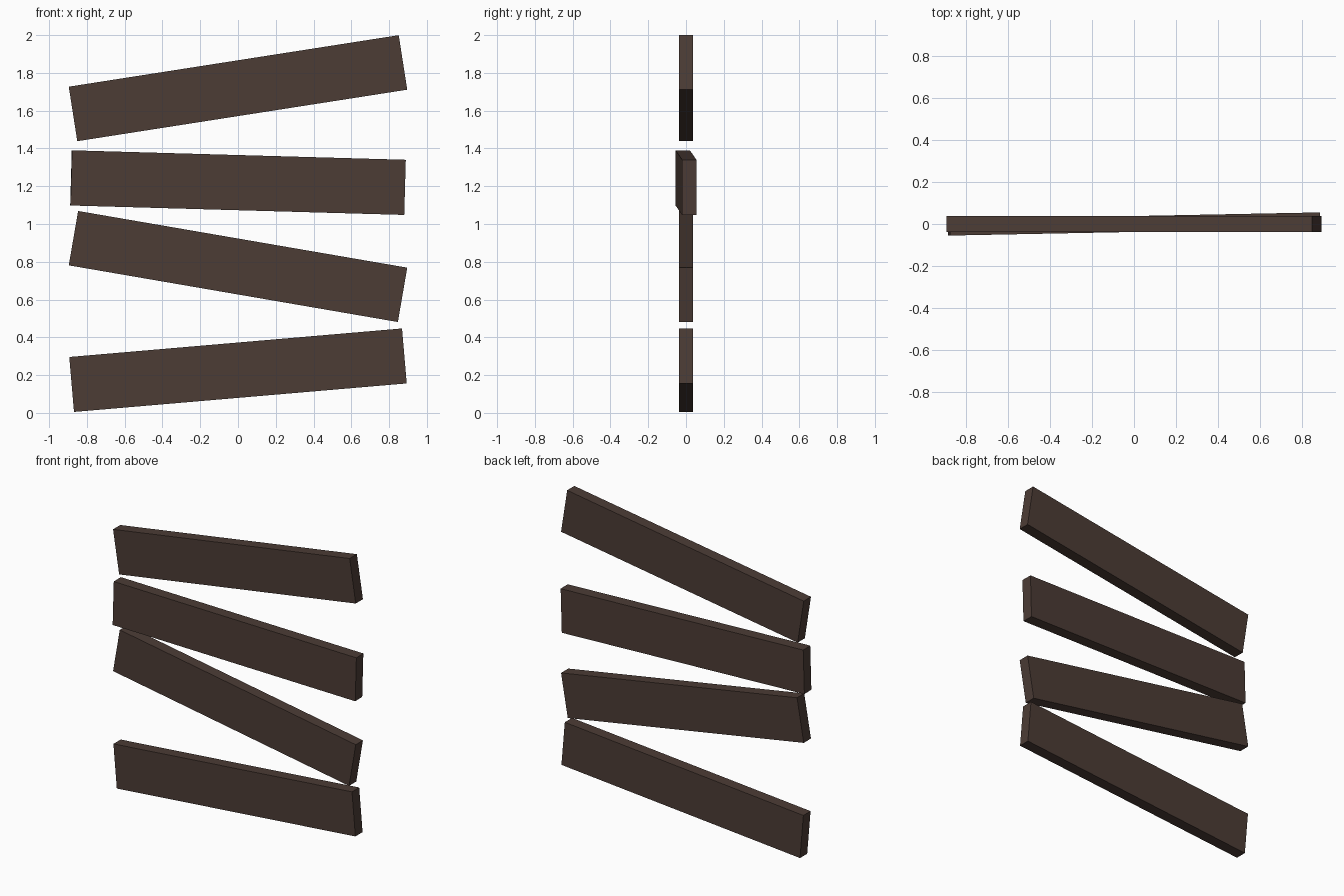
import bpy
from math import radians

if "Cube" in bpy.data.objects:
    bpy.data.objects.remove(bpy.data.objects["Cube"])

# One dark wood colour for every plank
wood = bpy.data.materials.new("dark brown wood")
wood.diffuse_color = (0.072, 0.045, 0.036, 1)
wood.use_nodes = True
wood.node_tree.nodes["Principled BSDF"].inputs["Base Color"].default_value = wood.diffuse_color

LENGTH, THICK, HEIGHT = 1.768, 0.076, 0.292


def plank(name, z, tilt, yaw=0.0):
    """Plank centred at height z; tilt > 0 raises the right end."""
    bpy.ops.mesh.primitive_cube_add(size=1, location=(0, 0, z))
    ob = bpy.context.object
    ob.name = name
    ob.scale = (LENGTH, THICK, HEIGHT)
    ob.rotation_euler = (0, radians(-tilt), radians(yaw))
    ob.data.materials.append(wood)


# Four loosely nailed boards, from the ground up
plank("bottom_plank", 0.226, 4.9)
plank("lower_middle_plank", 0.775, -9.77)
plank("upper_middle_plank", 1.219, -1.62, 1.12)
plank("top_plank", 1.719, 8.87)
